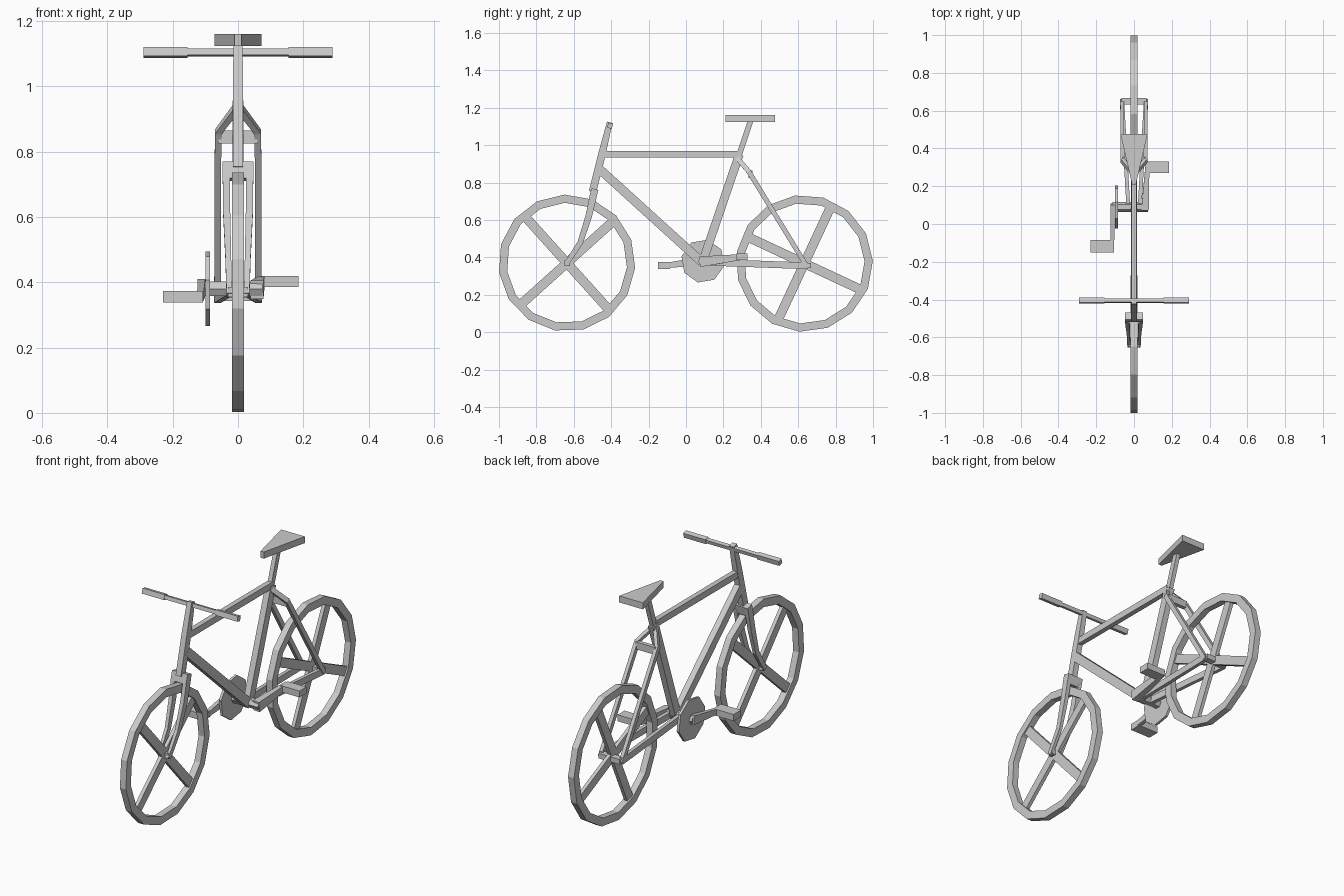
import bpy, bmesh, math
from mathutils import Vector, Matrix

old = bpy.data.objects.get("Cube")
if old:
    bpy.data.objects.remove(old)

grey = bpy.data.materials.new("plain grey")
grey.use_nodes = True
grey.diffuse_color = (0.6, 0.6, 0.6, 1)
grey.node_tree.nodes["Principled BSDF"].inputs["Base Color"].default_value = (0.6, 0.6, 0.6, 1)


def finish(name, bm):
    bmesh.ops.recalc_face_normals(bm, faces=bm.faces)
    mesh = bpy.data.meshes.new(name)
    bm.to_mesh(mesh)
    bm.free()
    mesh.materials.append(grey)
    obj = bpy.data.objects.new(name, mesh)
    bpy.context.collection.objects.link(obj)
    return obj


def sweep(bm, path, widths, depths, side=Vector((1, 0, 0))):
    """Sweep a rectangle along a path; widths run along side, depths across it."""
    pts = [Vector(p) for p in path]
    n = len(pts)
    rings = []
    for i, p in enumerate(pts):
        t = (pts[min(i + 1, n - 1)] - pts[max(i - 1, 0)]).normalized()
        u = (side - t * side.dot(t)).normalized()
        v = t.cross(u)
        w = widths[min(i, len(widths) - 1)] / 2
        d = depths[min(i, len(depths) - 1)] / 2
        rings.append([bm.verts.new(p + u * a * w + v * b * d)
                      for a, b in ((-1, -1), (1, -1), (1, 1), (-1, 1))])
    for r, s in zip(rings, rings[1:]):
        for k in range(4):
            bm.faces.new((r[k], r[(k + 1) % 4], s[(k + 1) % 4], s[k]))
    bm.faces.new(rings[0])
    bm.faces.new(rings[-1])


def beam(name, path, widths, depths, side=Vector((1, 0, 0))):
    bm = bmesh.new()
    sweep(bm, path, widths, depths, side)
    return finish(name, bm)


def pair(name, path, widths, depths):
    for label, s in (("left_", 1), ("right_", -1)):
        beam(label + name, [(s * x, y, z) for x, y, z in path], widths, depths)


def box(name, lo, hi):
    lo, hi = Vector(lo), Vector(hi)
    bm = bmesh.new()
    bmesh.ops.create_cube(bm, size=1, matrix=Matrix.Translation((lo + hi) / 2)
                          @ Matrix.Diagonal((hi - lo).to_4d()))
    return finish(name, bm)


def prism(name, outline, axis):
    """Extrude a flat outline along an axis vector."""
    bm = bmesh.new()
    face = bm.faces.new([bm.verts.new(p) for p in outline])
    new = bmesh.ops.extrude_face_region(bm, geom=[face])["geom"]
    bmesh.ops.translate(bm, vec=axis, verts=[g for g in new if isinstance(g, bmesh.types.BMVert)])
    return finish(name, bm)


def wheel(name, y, z, rim_start, spoke_start):
    # Fifteen-sided rim with a square section
    sides, outer, inner, half = 15, 0.366, 0.322, 0.018
    bm = bmesh.new()
    rings = []
    for i in range(sides):
        a = math.radians(rim_start) + math.tau * i / sides
        rings.append([bm.verts.new((x, y + r * math.cos(a), z + r * math.sin(a)))
                      for x, r in ((-half, outer), (half, outer), (half, inner), (-half, inner))])
    for i, r in enumerate(rings):
        s = rings[(i + 1) % sides]
        for k in range(4):
            bm.faces.new((r[k], r[(k + 1) % 4], s[(k + 1) % 4], s[k]))
    finish(name + "_rim", bm)
    # Four spokes as two crossing bars
    bm = bmesh.new()
    for turn in (0, 90):
        a = math.radians(spoke_start + turn)
        d = Vector((0, math.cos(a), math.sin(a))) * 0.33
        c = Vector((0, y, z))
        sweep(bm, (c - d, c + d), [0.02], [0.05])
    finish(name + "_spokes", bm)


wheel("front_wheel", -0.637, 0.37, 20, 42)
wheel("rear_wheel", 0.633, 0.368, 2, 65)

# Main frame
beam("top_tube", [(0, -0.445, 0.952), (0, 0.28, 0.952)], [0.028], [0.036])
beam("down_tube", [(0, -0.46, 0.87), (0, 0.085, 0.375)], [0.034], [0.048])
beam("seat_tube", [(0, 0.09, 0.38), (0, 0.285, 0.95)], [0.034], [0.046])
beam("seat_post", [(0, 0.275, 0.92), (0, 0.345, 1.13)], [0.024], [0.03])
beam("steering_tube", [(0, -0.408, 1.122), (0, -0.45, 0.95), (0, -0.50, 0.75)],
     [0.028, 0.032], [0.03, 0.04])

# Rear triangle
pair("seat_stay", [(0.008, 0.275, 0.93), (0.061, 0.335, 0.86), (0.063, 0.65, 0.345)],
     [0.02], [0.026])
pair("chain_stay", [(0.03, 0.09, 0.375), (0.062, 0.65, 0.355)], [0.02], [0.036])
beam("stay_bridge", [(-0.06, 0.345, 0.845), (0.06, 0.345, 0.845)], [0.022], [0.04],
     Vector((0, 1, 0)))
box("rear_axle", (-0.065, 0.632, 0.342), (0.065, 0.668, 0.37))

# Fork
beam("fork_crown", [(0, -0.487, 0.765), (0, -0.5, 0.715)], [0.094], [0.038])
pair("fork_blade", [(0.036, -0.493, 0.74), (0.035, -0.52, 0.62),
                    (0.03, -0.565, 0.48), (0.027, -0.642, 0.36)],
     [0.022, 0.022, 0.018, 0.016], [0.038, 0.035, 0.03, 0.026])
box("front_axle", (-0.03, -0.65, 0.355), (0.03, -0.62, 0.385))

# Handlebar and grips, tilted with the steering tube
tilt = Vector((0, 0.97, -0.24))
beam("handlebar", [(-0.16, -0.406, 1.104), (0.16, -0.406, 1.104)], [0.02], [0.02], tilt)
for label, s in (("left", 1), ("right", -1)):
    beam(label + "_grip", [(s * 0.155, -0.406, 1.104), (s * 0.29, -0.406, 1.104)],
         [0.026], [0.028], tilt)

# Saddle
prism("saddle", [(-0.072, 0.477, 1.124), (0.072, 0.477, 1.124),
                 (0.01, 0.21, 1.124), (-0.01, 0.21, 1.124)], (0, 0, 0.036))

# Drivetrain
hub = Vector((0, 0.09, 0.38))


def polygon(x, radius, sides, start):
    return [hub + Vector((x, radius * math.cos(a), radius * math.sin(a)))
            for a in (math.radians(start) + math.tau * i / sides for i in range(sides))]


prism("crank_axle", polygon(-0.115, 0.026, 6, 0), (0.19, 0, 0))
prism("chainring", polygon(-0.1, 0.117, 8, 32), (0.014, 0, 0))
beam("left_crank", [(0.058, 0.075, 0.377), (0.072, 0.325, 0.405)], [0.04, 0.02], [0.056, 0.028])
beam("right_crank", [(-0.112, 0.105, 0.385), (-0.115, -0.1, 0.357)], [0.024, 0.02], [0.05, 0.028])
box("left_pedal", (0.07, 0.27, 0.385), (0.185, 0.33, 0.42))
box("right_pedal", (-0.23, -0.15, 0.338), (-0.107, -0.085, 0.374))
